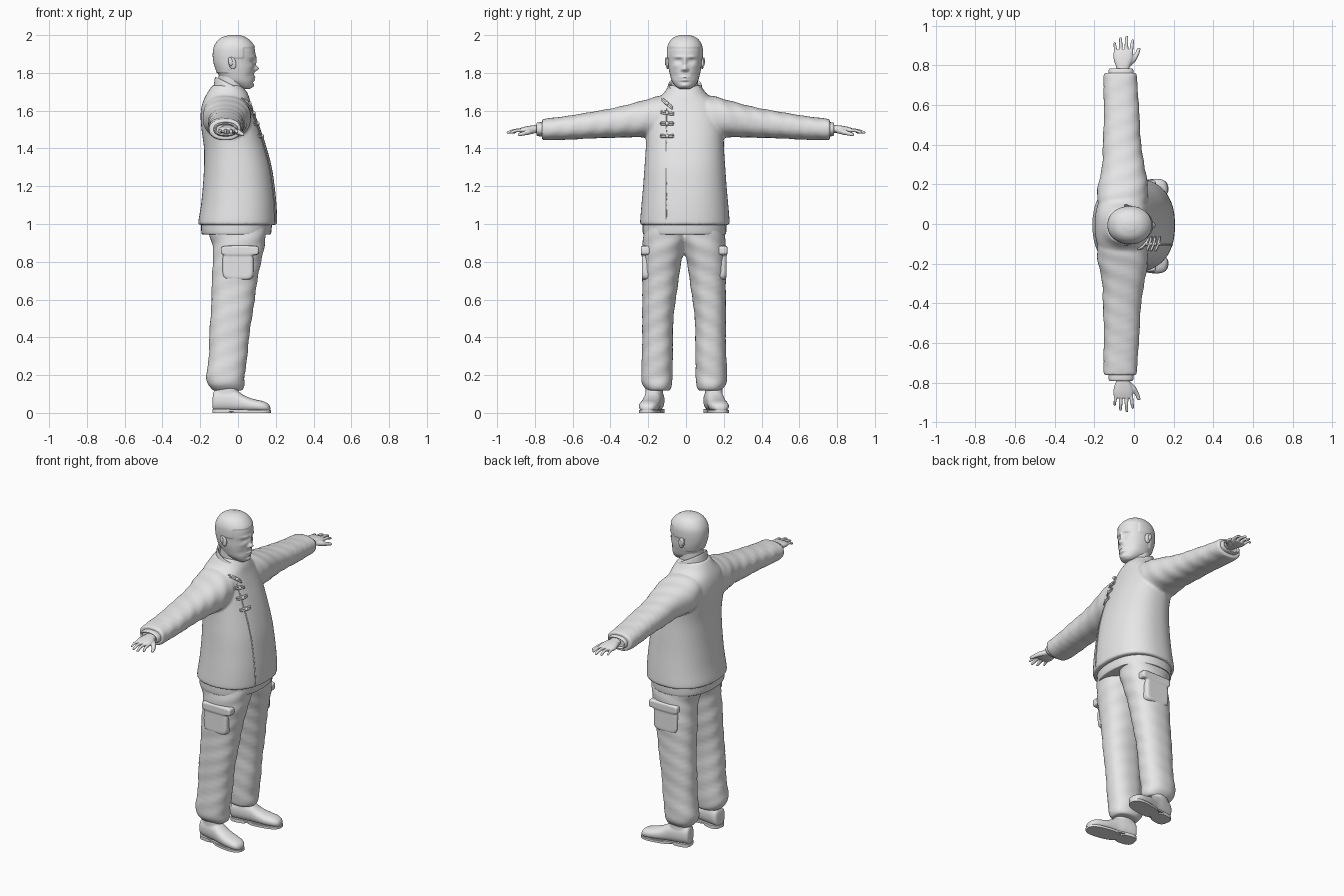
import bpy, bmesh, math
from mathutils import Vector, Matrix
from mathutils.bvhtree import BVHTree

grey = bpy.data.materials.new("plain_grey")
grey.diffuse_color = (0.8, 0.8, 0.8, 1)


def catmull(p0, p1, p2, p3, t):
    return [0.5 * (2 * b + (c - a) * t + (2 * a - 5 * b + 4 * c - d) * t * t
                   + (3 * b - a - 3 * c + d) * t ** 3) for a, b, c, d in zip(p0, p1, p2, p3)]


def skin_rings(bm, rings):
    """Bridge a list of point rings and cap both ends."""
    vs = [[bm.verts.new(p) for p in r] for r in rings]
    n = len(vs[0])
    for a, b in zip(vs, vs[1:]):
        for i in range(n):
            bm.faces.new((a[i], a[(i + 1) % n], b[(i + 1) % n], b[i]))
    bm.faces.new(vs[0][::-1])
    bm.faces.new(vs[-1])


def loft(bm, axis, rows, side=1, seg=40, sub=4, power=2.3, shear=0, ripple=0, shift=0):
    """Rows: position on axis, then low/high extents on the two other axes."""
    rings = []
    pad = [rows[0]] + list(rows) + [rows[-1]]
    steps = [catmull(*pad[i:i + 4], k / sub) for i in range(len(rows) - 1) for k in range(sub)]
    for t, a0, a1, b0, b1 in steps + [rows[-1]]:
        ring = []
        for i in range(seg):
            w = 2 * math.pi * i / seg
            c, s = math.cos(w), math.sin(w)
            k = 1 + ripple * math.sin(45 * t + 2 * w) * math.sin(23 * t + w)
            da = (a1 - a0) / 2 * k * math.copysign(abs(c) ** (2 / power), c)
            db = (b1 - b0) / 2 * k * math.copysign(abs(s) ** (2 / power), s)
            a, b = (a0 + a1) / 2 + da, (b0 + b1) / 2 + db
            p = {"z": (a, b, t + shear * da), "y": (a, t, b), "x": (t, a, b)}[axis]
            ring.append((p[0], p[1] * side + shift, p[2]))
        rings.append(ring)
    skin_rings(bm, rings)


def tube(bm, pts, radii, seg=12):
    pts = [Vector(p) for p in pts]
    rings = []
    for i, p in enumerate(pts):
        d = pts[min(i + 1, len(pts) - 1)] - pts[max(i - 1, 0)]
        q = d.to_track_quat('Z', 'Y')
        rings.append([p + q @ Vector((math.cos(2 * math.pi * k / seg) * radii[i],
                                      math.sin(2 * math.pi * k / seg) * radii[i], 0)) for k in range(seg)])
    skin_rings(bm, rings)


def ball(bm, pos, size, rot=0):
    m = Matrix.Translation(pos) @ Matrix.Rotation(rot, 4, 'Y') @ Matrix.Diagonal((*size, 1))
    bmesh.ops.create_uvsphere(bm, u_segments=20, v_segments=12, radius=1, matrix=m)


def finish(bm, name, voxel=0, smooth=4, angle=45):
    bmesh.ops.recalc_face_normals(bm, faces=bm.faces)
    me = bpy.data.meshes.new(name)
    bm.to_mesh(me)
    bm.free()
    ob = bpy.data.objects.new(name, me)
    bpy.context.collection.objects.link(ob)
    me.materials.append(grey)
    bpy.ops.object.select_all(action='DESELECT')
    ob.select_set(True)
    bpy.context.view_layer.objects.active = ob
    if voxel:  # fuse overlapping parts into one soft skin
        r = ob.modifiers.new("fuse", 'REMESH')
        r.mode, r.voxel_size, r.use_smooth_shade = 'VOXEL', voxel, True
        s = ob.modifiers.new("soften", 'SMOOTH')
        s.factor, s.iterations = 0.5, smooth
    else:
        bpy.ops.object.shade_smooth_by_angle(angle=math.radians(angle))
    return ob


# Jacket: torso and both sleeves
bm = bmesh.new()
loft(bm, "z", [(.995, -.205, .203, -.232, .232), (1.01, -.21, .207, -.237, .237), (1.1, -.196, .204, -.23, .23),
               (1.2, -.186, .194, -.221, .221), (1.3, -.18, .179, -.214, .214), (1.4, -.18, .153, -.207, .207),
               (1.5, -.193, .12, -.205, .205), (1.58, -.198, .09, -.2, .2), (1.64, -.188, .068, -.175, .175),
               (1.69, -.165, .052, -.115, .115), (1.735, -.135, .02, -.085, .085)], seg=64, shift=-.006)
for s in (1, -1):
    loft(bm, "y", [(.06, -.17, .05, 1.5, 1.69), (.14, -.185, .07, 1.46, 1.678), (.21, -.178, .068, 1.456, 1.657),
                   (.3, -.162, .05, 1.46, 1.635), (.4, -.156, .038, 1.457, 1.612), (.5, -.153, .03, 1.452, 1.592),
                   (.63, -.153, .022, 1.447, 1.573), (.745, -.152, .017, 1.443, 1.557),
                   (.762, -.147, .012, 1.447, 1.553)], side=s, ripple=.035)
jacket = finish(bm, "jacket", .008)

# Stand collar, tilted down toward the front
bm = bmesh.new()
loft(bm, "z", [(1.655, -.135, .07, -.1, .1), (1.69, -.128, .062, -.097, .097), (1.732, -.122, .052, -.09, .09),
               (1.737, -.117, .047, -.085, .085), (1.732, -.112, .042, -.08, .08), (1.7, -.11, .042, -.078, .078)],
     shear=-.5, power=2, shift=-.006)
finish(bm, "collar")

# Shirt hem showing below the jacket
bm = bmesh.new()
loft(bm, "z", [(.945, -.185, .168, -.215, .215), (.955, -.194, .176, -.221, .221), (1.03, -.196, .182, -.222, .222)],
     shift=-.008)
finish(bm, "shirt_hem")

# Trousers
bm = bmesh.new()
for s in (1, -1):
    loft(bm, "z", [(.118, -.13, .02, .08, .195), (.13, -.142, .03, .07, .207), (.155, -.16, .036, .063, .222),
                   (.2, -.167, .036, .06, .226), (.3, -.156, .048, .06, .224), (.4, -.151, .06, .06, .222),
                   (.5, -.146, .073, .055, .221), (.6, -.142, .087, .045, .222), (.7, -.137, .104, .03, .222),
                   (.8, -.134, .122, .013, .221), (.88, -.136, .138, -.004, .22), (.93, -.148, .147, -.015, .219),
                   (.99, -.165, .155, -.02, .212)], side=s, ripple=.03, shift=-.01)
finish(bm, "trousers", .008, 3)

# Cargo pockets with flaps
for s, label in ((1, "left"), (-1, "right")):
    bm = bmesh.new()
    loft(bm, "y", [(.17, -.085, .085, .70, .85), (.216, -.08, .08, .705, .85), (.224, -.065, .065, .72, .84)],
         side=s, power=5, shift=-.01)
    loft(bm, "y", [(.17, -.088, .11, .835, .885), (.222, -.088, .11, .835, .885), (.229, -.08, .10, .84, .88)],
         side=s, power=6, shift=-.01)
    finish(bm, label + "_cargo_pocket", .005, 3)

# Boots, turned slightly outward
for s, label in ((1, "left"), (-1, "right")):
    turn = Matrix.Translation((-.055, -.011 + s * .158, 0)) @ Matrix.Rotation(s * math.radians(10), 4, 'Z')
    bm = bmesh.new()
    loft(bm, "x", [(-.077, -.025, .025, .012, .09), (-.065, -.044, .044, .008, .122), (.0, -.05, .05, .006, .13),
                   (.05, -.048, .048, .006, .117), (.09, -.05, .05, .006, .092), (.14, -.053, .053, .006, .073),
                   (.19, -.048, .048, .006, .062), (.218, -.034, .034, .008, .048), (.228, -.015, .015, .012, .032)])
    loft(bm, "z", [(.08, -.07, .062, -.046, .046), (.13, -.064, .056, -.045, .045), (.19, -.06, .055, -.045, .045)])
    bm.transform(turn)
    finish(bm, label + "_boot", .005)
    bm = bmesh.new()
    loft(bm, "z", [(0, -.08, .03, -.048, .048), (.02, -.08, .03, -.048, .048)], power=3, sub=1)
    loft(bm, "z", [(0, .02, .232, -.054, .054), (.014, .02, .232, -.054, .054)], power=2.6, sub=1)
    loft(bm, "z", [(.008, -.08, .2, -.047, .047), (.018, -.08, .2, -.047, .047)], power=3, sub=1)
    bm.transform(turn)
    finish(bm, label + "_sole", angle=30)

# Shirt cuffs and hands
fingers = [(-.092, -.098, .868, .918, .0072), (-.066, -.068, .872, .943, .0082),
           (-.04, -.036, .872, .95, .0085), (-.016, -.006, .868, .932, .0082)]
for s, label in ((1, "left"), (-1, "right")):
    bm = bmesh.new()
    loft(bm, "y", [(.74, -.13, .0, 1.463, 1.54), (.778, -.128, -.003, 1.465, 1.538), (.788, -.122, -.01, 1.47, 1.532),
                   (.78, -.115, -.018, 1.477, 1.526)], side=s, shift=-.004)
    finish(bm, label + "_cuff")
    bm = bmesh.new()
    loft(bm, "y", [(.75, -.09, -.025, 1.482, 1.528), (.79, -.09, -.022, 1.482, 1.524), (.82, -.1, -.01, 1.48, 1.521),
                   (.85, -.105, -.004, 1.479, 1.516), (.878, -.1, -.008, 1.482, 1.508)], side=s)
    for x0, x1, y0, y1, r in fingers:
        tube(bm, [(x0, s * (y0 - .025), 1.497), (x0 * .5 + x1 * .5, s * (y0 + y1) / 2, 1.495),
                  (x1, s * (y1 - .006), 1.484), (x1, s * y1, 1.482)], [r * 1.2, r * 1.1, r * .9, r * .5])
    tube(bm, [(-.03, s * .805, 1.495), (.0, s * .835, 1.487), (.016, s * .86, 1.479), (.025, s * .884, 1.473),
              (.026, s * .889, 1.472)], [.016, .015, .011, .009, .005])
    finish(bm, label + "_hand", .004, 2)

# Neck and head, with the face and hair shaped by soft bumps
bm = bmesh.new()
loft(bm, "z", [(1.66, -.11, .045, -.075, .075), (1.73, -.105, .035, -.07, .07), (1.82, -.1, .035, -.07, .07)],
     power=2, shift=-.006)
finish(bm, "neck")

bumps = [(0, 1.86, .010, .028, .010), (0, 1.822, .013, .013, .023), (0, 1.777, .024, .006, .008),
         (0, 1.762, .021, .006, .007), (0, 1.749, .024, .005, -.004), (0, 1.732, .02, .012, .007)]
for s in (1, -1):
    bumps += [(s * .034, 1.864, .017, .011, -.011), (s * .034, 1.864, .010, .005, .005),
              (s * .034, 1.884, .026, .008, .006), (s * .014, 1.817, .007, .007, .008),
              (s * .052, 1.785, .018, .02, -.004), (s * .05, 1.835, .018, .012, .003)]
bm = bmesh.new()
loft(bm, "z", [(1.716, .02, .062, -.028, .028), (1.728, -.02, .076, -.046, .046), (1.755, -.08, .083, -.068, .068),
               (1.79, -.104, .085, -.079, .079), (1.825, -.117, .086, -.086, .086), (1.86, -.127, .088, -.089, .089),
               (1.9, -.13, .091, -.092, .092), (1.935, -.125, .086, -.09, .09), (1.965, -.108, .066, -.077, .077),
               (1.985, -.083, .04, -.056, .056), (1.996, -.045, .01, -.025, .025)], seg=112, sub=8, power=2.15)
for v in bm.verts:
    x, y, z = v.co
    if x > .02:
        fade = min(1, (x - .02) / .03)
        v.co.x += fade * sum(d * math.exp(-((y - a) / ra) ** 2 - ((z - b) / rb) ** 2) for a, b, ra, rb, d in bumps)
    if z > 1.932 or (x < .03 and z > 1.875) or (x < -.05 and z > 1.8):
        v.co += (v.co - Vector((-.02, 0, 1.87))).normalized() * .004
    v.co.y -= .006
finish(bm, "head", angle=60)

for s, label in ((1, "left"), (-1, "right")):
    bm = bmesh.new()
    ball(bm, (-.03, s * .092 - .006, 1.852), (.02, .009, .033), -.2)
    ball(bm, (-.04, s * .1 - .006, 1.86), (.011, .006, .023), -.2)
    finish(bm, label + "_ear")

# Placket edge and knotted fasteners laid on the jacket front
bpy.context.view_layer.update()
skin = BVHTree.FromObject(jacket, bpy.context.evaluated_depsgraph_get())


def on_front(y, z, lift=0):
    hit = skin.ray_cast(Vector((1, y, z)), Vector((-1, 0, 0)))[0]
    return Vector(((hit.x if hit else .1) + lift, y, z))


bm = bmesh.new()
tube(bm, [on_front(-.105, 1.01 + .03 * i) for i in range(21)], [.0035] * 21, 8)
finish(bm, "placket_edge")
for i, (z, tilt) in enumerate([(1.638, -.7), (1.588, -.15), (1.532, 0), (1.466, 0)]):
    bm = bmesh.new()
    for off in (-.005, .005):
        pts = [on_front(-.1 + u * math.cos(tilt), z + u * math.sin(tilt) + off, .004)
               for u in (-.036, -.024, -.012, 0, .012, .024, .036)]
        tube(bm, pts, [.004, .0055, .0055, .006, .0055, .0055, .004], 10)
    ball(bm, on_front(-.1, z, .009), (.009, .01, .01))
    finish(bm, "knot_fastener_%d" % (i + 1))
